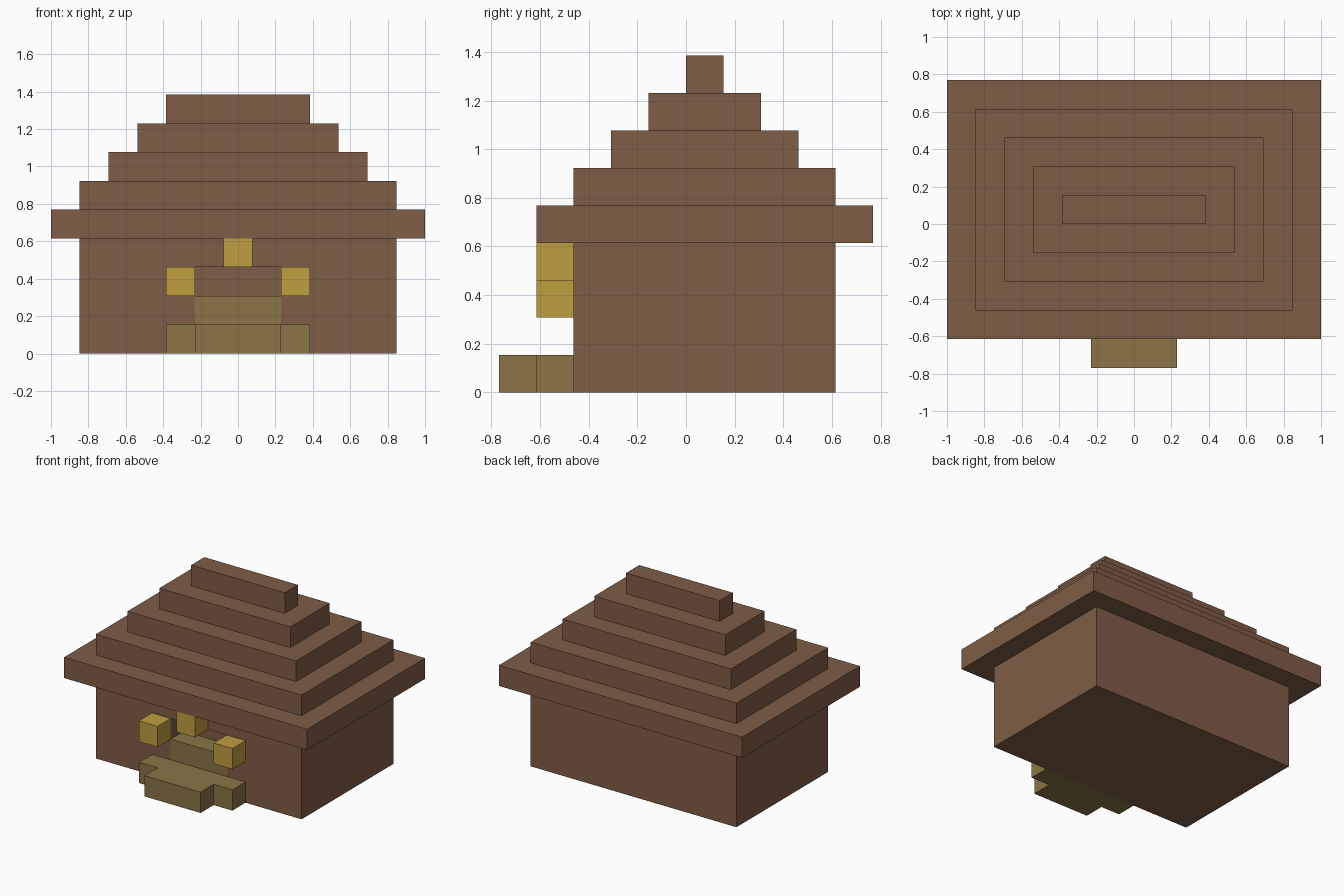
import bpy
import bmesh
from mathutils import Vector

U = 2 / 13  # one block
cube = bpy.data.objects.get("Cube")
if cube:
    bpy.data.objects.remove(cube, do_unlink=True)


def make_material(name, rgb):
    mat = bpy.data.materials.new(name)
    mat.use_nodes = True
    mat.diffuse_color = (*rgb, 1)
    mat.node_tree.nodes["Principled BSDF"].inputs["Base Color"].default_value = (*rgb, 1)
    return mat


brown = make_material("brown_wood", (0.21, 0.11, 0.061))
olive = make_material("olive_wood", (0.254, 0.178, 0.061))
gold = make_material("lantern_gold", (0.521, 0.342, 0.051))


def box(name, lo, hi, mat):
    """Box between two corners, given in blocks."""
    lo, hi = Vector(lo) * U, Vector(hi) * U
    bm = bmesh.new()
    bmesh.ops.create_cube(bm, size=1)
    for v in bm.verts:
        v.co = (lo + hi) / 2 + v.co * (hi - lo)
    mesh = bpy.data.meshes.new(name)
    bm.to_mesh(mesh)
    bm.free()
    mesh.materials.append(mat)
    obj = bpy.data.objects.new(name, mesh)
    bpy.context.collection.objects.link(obj)
    return obj


# House body with a doorway niche one block deep
house = box("house_walls", (-5.5, -3, 0), (5.5, 4, 4), brown)
cutter = box("doorway_cutter", (-1.5, -3.5, 1), (1.5, -2, 3), brown)
cutter.hide_render = True
niche = house.modifiers.new("doorway", 'BOOLEAN')
niche.operation = 'DIFFERENCE'
niche.solver = 'EXACT'
niche.object = cutter
bpy.context.view_layer.objects.active = house
bpy.ops.object.modifier_apply(modifier=niche.name)
bpy.data.objects.remove(cutter, do_unlink=True)

# Stepped roof, each tier one block smaller on every side
for i in range(5):
    box(f"roof_tier_{i + 1}", (i - 6.5, i - 4, i + 4), (6.5 - i, 5 - i, i + 5), brown)

# Threshold in the doorway and the steps before it
box("door_threshold", (-1.5, -3, 1), (1.5, -2, 2), olive)
box("wide_step", (-2.5, -4, 0), (2.5, -3, 1), olive)
box("front_step", (-1.5, -5, 0), (1.5, -4, 1), olive)

# Lanterns around the doorway
for name, x, z in (("right_lantern", -2, 2), ("left_lantern", 2, 2), ("top_lantern", 0, 3)):
    box(name, (x - 0.5, -4, z), (x + 0.5, -3, z + 1), gold)
